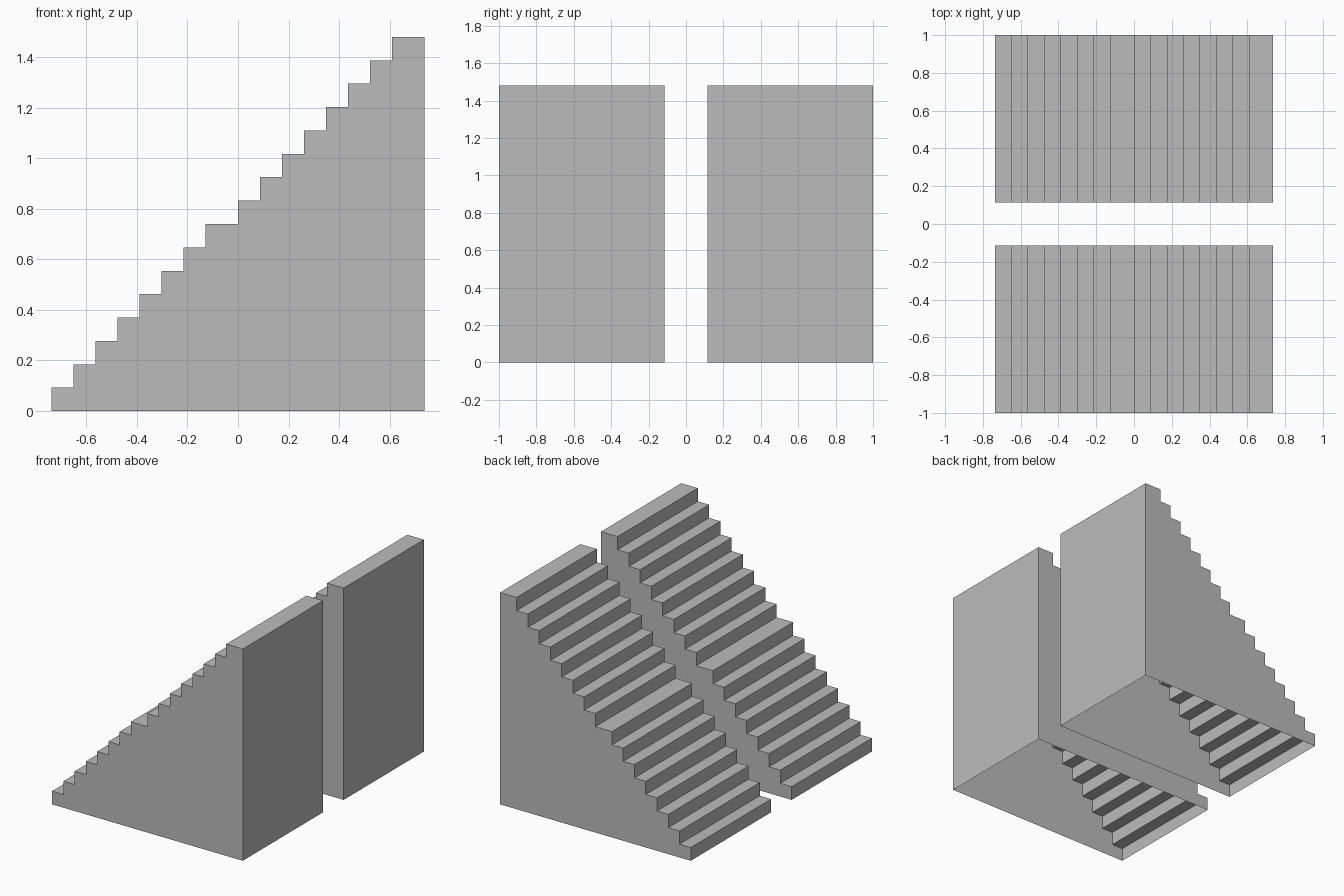
import bpy
import bmesh

if "Cube" in bpy.data.objects:
    bpy.data.objects.remove(bpy.data.objects["Cube"], do_unlink=True)

TREAD, LANDING, HEIGHT = 0.087, 0.128, 1.48
HALF_X = 7 * TREAD + LANDING
INNER_Y, OUTER_Y = 0.114, 1.0
STEPS = 16

# Single plain material
grey = bpy.data.materials.new("plain grey")
grey.use_nodes = True
colour = (0.5, 0.5, 0.5, 1)
grey.diffuse_color = colour
grey.node_tree.nodes["Principled BSDF"].inputs["Base Color"].default_value = colour


def stair_profile():
    """Side outline: two flights, each ending in a deeper landing."""
    points = [(-HALF_X, 0)]
    x = -HALF_X
    for step in range(1, STEPS + 1):
        z = HEIGHT * step / STEPS
        points.append((x, z))
        x += LANDING if step % 8 == 0 else TREAD
        points.append((x, z))
    points.append((HALF_X, 0))
    return points


def make_flight(name, y0, y1):
    bm = bmesh.new()
    side = bm.faces.new([bm.verts.new((x, y0, z)) for x, z in stair_profile()])
    result = bmesh.ops.extrude_face_region(bm, geom=[side], use_keep_orig=True)
    moved = [v for v in result["geom"] if isinstance(v, bmesh.types.BMVert)]
    bmesh.ops.translate(bm, verts=moved, vec=(0, y1 - y0, 0))
    bmesh.ops.recalc_face_normals(bm, faces=bm.faces)
    # The block is a hollow shell, open underneath
    base = [f for f in bm.faces if all(v.co.z < 0.001 for v in f.verts)]
    bmesh.ops.delete(bm, geom=base, context="FACES_ONLY")
    mesh = bpy.data.meshes.new(name)
    bm.to_mesh(mesh)
    bm.free()
    mesh.materials.append(grey)
    bpy.context.collection.objects.link(bpy.data.objects.new(name, mesh))


# Two matching staircases with a gap between them
make_flight("front_staircase", -OUTER_Y, -INNER_Y)
make_flight("back_staircase", INNER_Y, OUTER_Y)
